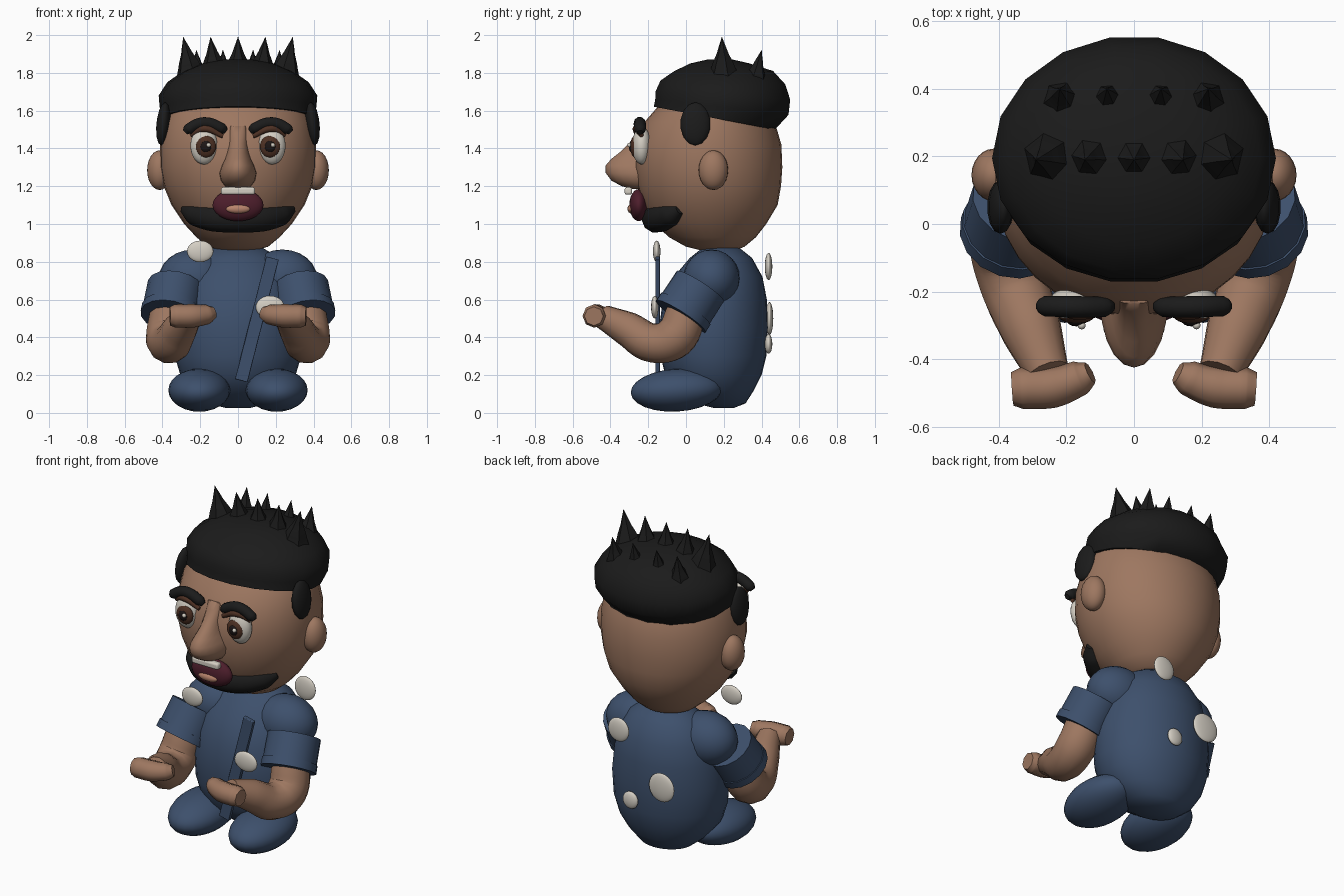
import bpy, bmesh, math
from mathutils import Vector

cube = bpy.data.objects.get("Cube")
if cube:
    bpy.data.objects.remove(cube, do_unlink=True)


def material(name, r, g, b):
    m = bpy.data.materials.new(name)
    m.use_nodes = True
    m.diffuse_color = (r, g, b, 1)
    bsdf = next(n for n in m.node_tree.nodes if n.type == 'BSDF_PRINCIPLED')
    bsdf.inputs["Base Color"].default_value = (r, g, b, 1)
    bsdf.inputs["Roughness"].default_value = 0.8
    return m


SKIN = material("skin", .34, .185, .118)
BLUE = material("blue_cloth", .047, .08, .15)
BLACK = material("black_hair", .011, .011, .011)
WHITE = material("off_white", .66, .62, .55)
MAROON = material("mouth_maroon", .075, .013, .025)
TONGUE = material("tongue", .48, .23, .15)
IRIS = material("iris_brown", .075, .03, .017)
PUPIL = material("pupil_dark", .012, .008, .008)


def finish(ob, mat, angle=50):
    ob.data.materials.clear()
    ob.data.materials.append(mat)
    bpy.ops.object.select_all(action='DESELECT')
    ob.select_set(True)
    bpy.context.view_layer.objects.active = ob
    bpy.ops.object.shade_smooth_by_angle(angle=math.radians(angle))
    return ob


def ellipsoid(name, loc, radii, mat, rot=(0, 0, 0), seg=24):
    bpy.ops.mesh.primitive_uv_sphere_add(segments=seg, ring_count=seg // 2, location=loc, rotation=rot)
    ob = bpy.context.object
    ob.name = name
    ob.scale = radii
    return finish(ob, mat)


def box(name, loc, size, mat, bevel, rot=(0, 0, 0)):
    bpy.ops.mesh.primitive_cube_add(size=1, location=loc, rotation=rot)
    ob = bpy.context.object
    ob.name = name
    ob.scale = size
    bpy.ops.object.transform_apply(location=False, rotation=False, scale=True)
    mod = ob.modifiers.new("rounding", 'BEVEL')
    mod.width, mod.segments = bevel, 3
    return finish(ob, mat)


# Stack of elliptical rings: (z, centre y, x radius, y radius, slope along y)
def loft(name, rings, mat, seg, angle=60):
    bm = bmesh.new()
    loops = []
    for z, cy, rx, ry, slope in rings:
        loop = []
        for i in range(seg):
            a = math.tau * i / seg
            dy = ry * math.sin(a)
            loop.append(bm.verts.new((rx * math.cos(a), cy + dy, z + slope * dy)))
        loops.append(loop)
    for lo, hi in zip(loops, loops[1:]):
        for i in range(seg):
            j = (i + 1) % seg
            bm.faces.new((lo[i], lo[j], hi[j], hi[i]))
    bm.faces.new(loops[0][::-1])
    bm.faces.new(loops[-1])
    mesh = bpy.data.meshes.new(name)
    bm.to_mesh(mesh)
    bm.free()
    ob = bpy.data.objects.new(name, mesh)
    bpy.context.collection.objects.link(ob)
    return finish(ob, mat, angle)


# Round tube through points with a radius at each point
def tube(name, points, radii, mat, sides=3, angle=50):
    cu = bpy.data.curves.new(name, 'CURVE')
    cu.dimensions = '3D'
    cu.bevel_depth, cu.bevel_resolution, cu.use_fill_caps = 1, sides, True
    cu.resolution_u = 6
    sp = cu.splines.new('BEZIER')
    sp.bezier_points.add(len(points) - 1)
    for bp, p, r in zip(sp.bezier_points, points, radii):
        bp.co, bp.radius = p, r
        bp.handle_left_type = bp.handle_right_type = 'AUTO'
    ob = bpy.data.objects.new(name, cu)
    bpy.context.collection.objects.link(ob)
    bpy.ops.object.select_all(action='DESELECT')
    ob.select_set(True)
    bpy.context.view_layer.objects.active = ob
    bpy.ops.object.convert(target='MESH')
    return finish(bpy.context.object, mat, angle)


# Torso
loft("torso", [(.025, .2, .06, .05, 0), (.05, .185, .16, .13, 0), (.12, .155, .25, .205, 0),
               (.2, .145, .305, .255, 0), (.3, .145, .335, .28, 0), (.45, .145, .345, .288, 0),
               (.6, .153, .325, .275, 0), (.72, .17, .29, .235, 0), (.82, .185, .22, .165, 0),
               (.88, .185, .12, .09, 0)], BLUE, 32)
box("front_strip", (.1, -.15, .495), (.068, .025, .67), BLUE, .004, (0, .25, 0))

# Head
HEAD = [(.86, .17, .09, .09, 0), (.88, .155, .16, .155, 0), (.93, .14, .22, .23, 0),
        (1.0, .13, .285, .295, 0), (1.1, .13, .352, .355, 0), (1.2, .123, .393, .38, 0),
        (1.3, .118, .412, .392, 0), (1.42, .118, .412, .387, 0), (1.54, .125, .39, .345, 0),
        (1.62, .135, .355, .285, 0), (1.7, .14, .3, .22, 0)]
loft("head", HEAD, SKIN, 32)


def face_y(x, z):
    for a, b in zip(HEAD, HEAD[1:]):
        if a[0] <= z <= b[0]:
            t = (z - a[0]) / (b[0] - a[0])
            cy, rx, ry = (a[k] + t * (b[k] - a[k]) for k in (1, 2, 3))
            return cy - ry * math.sqrt(max(0, 1 - (x / rx) ** 2))


# Nose: narrow bridge widening to a round tip
loft("nose", [(z, -.23, w, d, 0) for z, w, d in (
    (1.185, .04, .05), (1.2, .07, .11), (1.23, .092, .165), (1.27, .1, .195), (1.31, .087, .195),
    (1.345, .07, .165), (1.38, .058, .12), (1.43, .05, .07), (1.48, .045, .03),
    (1.52, .04, .005))], SKIN, 20)

# Hair cap and spikes
loft("hair_cap", [(1.56, .15, .4, .325, -.19), (1.62, .19, .415, .358, -.12),
                  (1.68, .195, .42, .362, -.06), (1.75, .195, .375, .335, -.03),
                  (1.81, .2, .29, .265, 0), (1.85, .18, .19, .16, 0), (1.87, .18, .08, .07, 0)], BLACK, 18)


def spike(x, y, tip):
    base = Vector((x, y, tip.z - .22))
    points = [base.lerp(tip, t) for t in (0, .35, .65, 1)]
    tube("hair_spike", points, (.09, .058, .028, .001), BLACK, 1)


for i in range(-2, 3):
    spike(i * .122, .2, Vector((i * .145, .19, 1.99)))
for x in (-.22, -.08, .08, .22):
    spike(x * .95, .35, Vector((x, .4, 1.92)))

# Beard band sunk into the jaw
beard = [(-.285, 1.08), (-.23, 1.055), (-.13, 1.035), (0, 1.03), (.13, 1.035), (.23, 1.055), (.285, 1.08)]
tube("beard", [(x, face_y(x, z) + .025, z) for x, z in beard],
     (.028, .062, .076, .078, .076, .062, .028), BLACK)

# Mouth
ellipsoid("mouth", (0, -.25, 1.1), (.135, .05, .085), MAROON)
ellipsoid("tongue", (0, -.288, 1.08), (.065, .022, .025), TONGUE)
box("upper_teeth", (0, -.305, 1.175), (.18, .04, .04), WHITE, .012)

# Paired parts
for side, s in (("left", 1), ("right", -1)):
    ellipsoid(side + "_ear", (s * .415, .145, 1.285), (.066, .078, .105), SKIN)
    ellipsoid(side + "_sideburn", (s * .395, .05, 1.53), (.038, .08, .115), BLACK, (0, s * -.1, 0), 14)

    # Eye
    ellipsoid(side + "_eye", (s * .18, -.235, 1.415), (.072, .05, .1), WHITE)
    ellipsoid(side + "_iris", (s * .17, -.27, 1.41), (.054, .025, .058), IRIS)
    ellipsoid(side + "_pupil", (s * .17, -.285, 1.41), (.03, .018, .032), PUPIL, seg=16)
    ellipsoid(side + "_glint", (s * .17 + .015, -.3, 1.418), (.012, .012, .012), WHITE, seg=12)
    tube(side + "_eyelid", [(s * .25, -.235, 1.47), (s * .18, -.262, 1.505), (s * .08, -.26, 1.465)],
         (.012, .02, .012), IRIS)
    tube(side + "_eyebrow", [(s * .28, -.243, 1.485), (s * .265, -.243, 1.5), (s * .18, -.245, 1.535),
                             (s * .085, -.245, 1.505), (s * .065, -.243, 1.49)],
         (.016, .03, .032, .03, .016), BLACK)

    # Shoulder, sleeve and cuff
    top, end = Vector((s * .33, .075, .67)), Vector((s * .36, -.025, .515))
    ellipsoid(side + "_shoulder", (s * .235, .135, .71), (.185, .15, .155), BLUE)
    tube(side + "_sleeve", (top, end), (.15, .152), BLUE, 6, 30)
    tube(side + "_cuff", (top.lerp(end, .78), top.lerp(end, 1.03)), (.157, .158), BLUE, 6, 30)

    # Bare arm and mitten hand
    tube(side + "_arm", [(s * .36, .0, .52), (s * .375, -.06, .4), (s * .355, -.17, .37),
                         (s * .305, -.31, .445), (s * .255, -.44, .51)],
         (.11, .115, .106, .092, .065), SKIN, 4)
    tube(side + "_hand", [(s * .36, -.488, .512), (s * .33, -.486, .513), (s * .24, -.482, .514),
                          (s * .16, -.455, .522), (s * .13, -.44, .53)],
         (.05, .062, .062, .052, .034), SKIN, 2)

    # Foot
    ellipsoid(side + "_foot", (s * .205, -.05, .12), (.164, .243, .113), BLUE, (.06, 0, 0))

# Pale round patches, front and back
for x, y, z, rx, rz in ((-.2, -.155, .855, .07, .057), (.17, -.165, .56, .076, .06),
                        (.15, .437, .775, .07, .072), (-.145, .442, .5, .085, .087),
                        (.07, .437, .365, .05, .052)):
    ellipsoid("round_patch", (x, y, z), (rx, .02, rz), WHITE)
